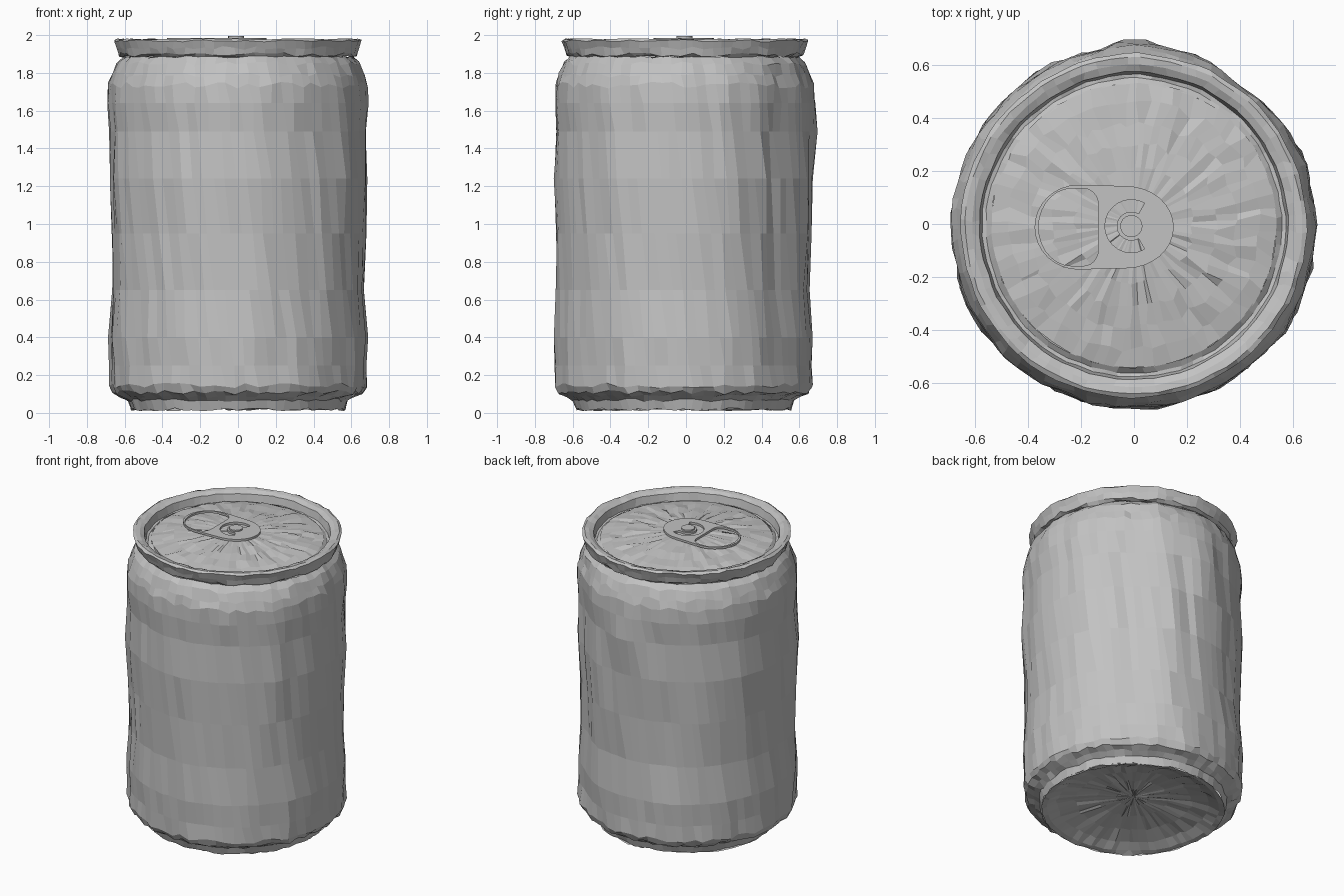
import bpy, bmesh, math, random
from mathutils import Vector, noise

random.seed(7)
cube = bpy.data.objects.get("Cube")
if cube:
    bpy.data.objects.remove(cube)

metal = bpy.data.materials.new("grey_metal")
metal.use_nodes = True
grey = (0.54, 0.54, 0.54, 1)
metal.diffuse_color = grey
metal.node_tree.nodes["Principled BSDF"].inputs["Base Color"].default_value = grey

SEGMENTS = 72


def dent(angle, z, seed, strength):
    """Crumple stretched along the can's height: broad dents plus fine pleats."""
    p = Vector((math.cos(angle) * 3, math.sin(angle) * 3, z * 0.8 + seed))
    return (0.6 * noise.noise(p) + 0.6 * noise.noise(p * 2.7)) * strength


def lathe(name, rows, seed, shift, cap_start=False, cap_end=False, swirl=0.2):
    """Rows hold radius, height, radial crumple and height jitter."""
    bm = bmesh.new()
    rings = []
    for r, z, crumple, jitter in rows:
        ring = []
        for k in range(SEGMENTS):
            # body facets lean slightly as they climb
            a = math.tau * (k + random.uniform(-swirl, swirl)) / SEGMENTS - 0.15 * z
            rr = r + dent(a, z, seed, crumple) + random.uniform(-0.25, 0.25) * crumple
            zz = z + random.uniform(-jitter, jitter)
            ring.append(bm.verts.new((rr * math.cos(a), rr * math.sin(a) + shift, zz)))
        rings.append(ring)
    for low, high in zip(rings, rings[1:]):
        for k in range(SEGMENTS):
            n = (k + 1) % SEGMENTS
            bm.faces.new((low[k], low[n], high[n], high[k]))
    for wanted, ring, row in ((cap_start, rings[0], rows[0]), (cap_end, rings[-1], rows[-1])):
        if wanted:
            tip = bm.verts.new((0, 0, row[1]))
            for k in range(SEGMENTS):
                bm.faces.new((ring[k], ring[(k + 1) % SEGMENTS], tip))
    bmesh.ops.recalc_face_normals(bm, faces=bm.faces)
    mesh = bpy.data.meshes.new(name)
    bm.to_mesh(mesh)
    bm.free()
    mesh.materials.append(metal)
    obj = bpy.data.objects.new(name, mesh)
    bpy.context.collection.objects.link(obj)
    return obj


# Crumpled wall, from the foot up to the neck
wall = lathe("can_wall", [
    (0.568, 0.018, 0.010, 0.008),
    (0.584, 0.068, 0.014, 0.008),
    (0.620, 0.088, 0.016, 0.010),
    (0.662, 0.108, 0.016, 0.012),
    (0.680, 0.145, 0.016, 0.014),
    (0.678, 0.25, 0.020, 0),
    (0.683, 0.40, 0.022, 0),
    (0.667, 0.65, 0.022, 0),
    (0.672, 0.95, 0.024, 0),
    (0.684, 1.24, 0.026, 0),
    (0.674, 1.49, 0.024, 0),
    (0.684, 1.64, 0.020, 0),
    (0.680, 1.735, 0.020, 0.018),
    (0.663, 1.79, 0.018, 0.015),
    (0.638, 1.85, 0.016, 0.012),
    (0.605, 1.885, 0.010, 0.006),
], 1.0, -0.012)

# Local pushes on the wall: a bulge at the back, a flattened back left side
for v in wall.data.vertices:
    away = (v.co - Vector((0, 0.66, 1.49))).length
    v.co.y += 0.04 * max(0, 1 - away / 0.2)
    angle = math.atan2(v.co.y, v.co.x)
    if 0.2 < v.co.z < 1.8:
        scale = 1 - 0.03 * max(0, 1 - abs(angle - 0.82) / 0.35)
        v.co.x *= scale
        v.co.y *= scale

# Rolled rim and the step down to the lid
lathe("rim", [
    (0.605, 1.885, 0.010, 0.006),
    (0.625, 1.897, 0.016, 0.012),
    (0.636, 1.932, 0.014, 0.010),
    (0.650, 1.970, 0.010, 0.006),
    (0.634, 1.980, 0.008, 0.003),
    (0.608, 1.975, 0.008, 0.004),
    (0.580, 1.962, 0.008, 0.004),
    (0.570, 1.912, 0.008, 0.004),
    (0.556, 1.910, 0.008, 0.004),
    (0.535, 1.926, 0.008, 0.004),
], 1.0, -0.008)

# Wrinkled lid panel
lathe("lid", [
    (0.538, 1.926, 0.006, 0.004),
    (0.47, 1.938, 0.030, 0.008),
    (0.39, 1.948, 0.035, 0.008),
    (0.31, 1.957, 0.035, 0.008),
    (0.22, 1.965, 0.025, 0.006),
    (0.12, 1.970, 0.008, 0.002),
], 4.0, -0.005, cap_end=True, swirl=0.4)

# Domed base, pushed up inside the foot
lathe("base", [
    (0.10, 0.100, 0.010, 0.003),
    (0.22, 0.095, 0.025, 0.006),
    (0.36, 0.077, 0.025, 0.007),
    (0.47, 0.053, 0.020, 0.006),
    (0.535, 0.025, 0.008, 0.004),
    (0.568, 0.018, 0.010, 0.008),
], 6.0, -0.012, cap_start=True, swirl=0.4)


def arc(cx, cy, rx, ry, start, end, steps):
    span = [math.radians(start + (end - start) * i / steps) for i in range(steps + 1)]
    return [(cx + rx * math.cos(a), cy + ry * math.sin(a)) for a in span]


def plate(name, outlines, z, half):
    """Flat extruded plate; inner outlines become holes."""
    curve = bpy.data.curves.new(name, "CURVE")
    curve.dimensions = "2D"
    curve.fill_mode = "BOTH"
    curve.extrude = half
    for points in outlines:
        spline = curve.splines.new("POLY")
        spline.points.add(len(points) - 1)
        for p, (x, y) in zip(spline.points, points):
            p.co = (x, y, 0, 1)
        spline.use_cyclic_u = True
    obj = bpy.data.objects.new(name, curve)
    bpy.context.collection.objects.link(obj)
    obj.location.z = z
    bpy.ops.object.select_all(action="DESELECT")
    obj.select_set(True)
    bpy.context.view_layer.objects.active = obj
    bpy.ops.object.convert(target="MESH")
    obj.data.materials.clear()
    obj.data.materials.append(metal)


# Pull tab with a finger opening and a C-shaped slot around the rivet
outer = arc(-0.21, -0.012, 0.165, 0.160, 90, 270, 16) + arc(-0.03, -0.012, 0.18, 0.155, -90, 90, 16)
finger = (arc(-0.235, -0.012, 0.125, 0.146, 90, 270, 14)
          + arc(-0.19, -0.098, 0.055, 0.06, -90, 0, 6)
          + arc(-0.19, 0.074, 0.055, 0.06, 0, 90, 6))
slot = (arc(-0.01, -0.008, 0.10, 0.10, 60, 300, 16)
        + arc(-0.01, -0.008, 0.055, 0.055, 300, 60, 12))
plate("pull_tab", [outer, finger, slot], 1.979, 0.007)

# Rivet holding the tab
plate("rivet", [arc(-0.01, -0.008, 0.042, 0.042, 0, 340, 17)], 1.984, 0.012)
